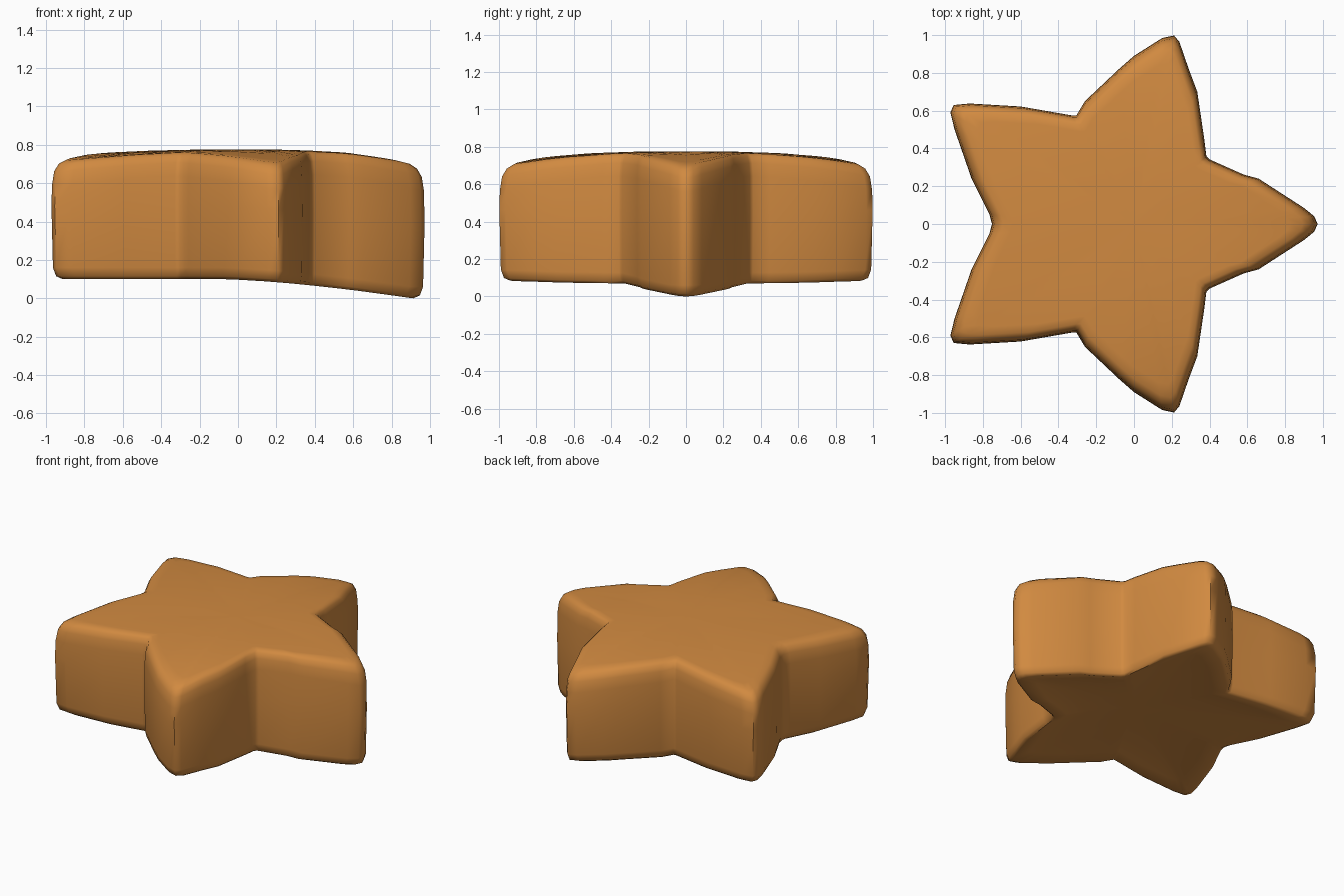
import bpy, bmesh, math

if "Cube" in bpy.data.objects:
    bpy.data.objects.remove(bpy.data.objects["Cube"])

# upper half of the star outline, from the right tip to the left valley
half = [(0.972, 0.0), (0.955, 0.04), (0.90, 0.085), (0.66, 0.24), (0.58, 0.262),
        (0.40, 0.342), (0.383, 0.36), (0.372, 0.45), (0.335, 0.70), (0.29, 0.82),
        (0.24, 0.965), (0.212, 0.998), (0.15, 0.985), (0.0, 0.89), (-0.08, 0.82),
        (-0.26, 0.65), (-0.305, 0.575), (-0.33, 0.575), (-0.60, 0.622), (-0.87, 0.638),
        (-0.955, 0.63), (-0.972, 0.59), (-0.95, 0.50), (-0.86, 0.24), (-0.765, 0.05), (-0.752, 0.0)]
outline = half + [(x, -y) for x, y in reversed(half[1:-1])]


def top_z(x, y):
    # gently domed top, falling more toward the right tip
    return 0.775 - (0.075 + 0.032 * x) * math.hypot(x, y) ** 3


def bottom_z(x, y):
    # underside dips toward the right tip
    return max(0.0, 0.1 - 0.1 * (max(0, x + 0.1) / 1.01) ** 1.5)


bm = bmesh.new()
rings = []


def add_ring(scale, zfun, dz):
    ring = []
    for x, y in outline:
        px, py = x * scale, y * scale
        ring.append(bm.verts.new((px, py, zfun(px, py) + dz)))
    rings.append(ring)


# underside, very slightly hollow
for s, d in ((0.25, 0.03), (0.55, 0.028), (0.8, 0.015), (0.94, 0.0)):
    add_ring(s, bottom_z, d)
# rounded side wall
add_ring(0.975, bottom_z, 0.015)
add_ring(0.992, bottom_z, 0.06)
add_ring(1.0, bottom_z, 0.38)
add_ring(0.997, top_z, -0.12)
add_ring(0.985, top_z, -0.05)
add_ring(0.96, top_z, -0.015)
# domed top
for s in (0.92, 0.85, 0.6, 0.3):
    add_ring(s, top_z, 0.0)

n = len(outline)
for a, b in zip(rings, rings[1:]):
    for i in range(n):
        j = (i + 1) % n
        bm.faces.new((a[i], a[j], b[j], b[i]))
low = bm.verts.new((0, 0, 0.13))
high = bm.verts.new((0, 0, 0.775))
for i in range(n):
    j = (i + 1) % n
    bm.faces.new((low, rings[0][j], rings[0][i]))
    bm.faces.new((high, rings[-1][i], rings[-1][j]))
bmesh.ops.recalc_face_normals(bm, faces=bm.faces)

mesh = bpy.data.meshes.new("star_body")
bm.to_mesh(mesh)
bm.free()
star = bpy.data.objects.new("star_body", mesh)
bpy.context.collection.objects.link(star)

# single golden brown colour
mat = bpy.data.materials.new("golden_brown")
mat.diffuse_color = (0.64, 0.255, 0.052, 1)
mat.use_nodes = True
mat.node_tree.nodes["Principled BSDF"].inputs["Base Color"].default_value = mat.diffuse_color
mesh.materials.append(mat)

bpy.context.view_layer.objects.active = star
star.select_set(True)
bpy.ops.object.shade_smooth_by_angle(angle=math.radians(60))
